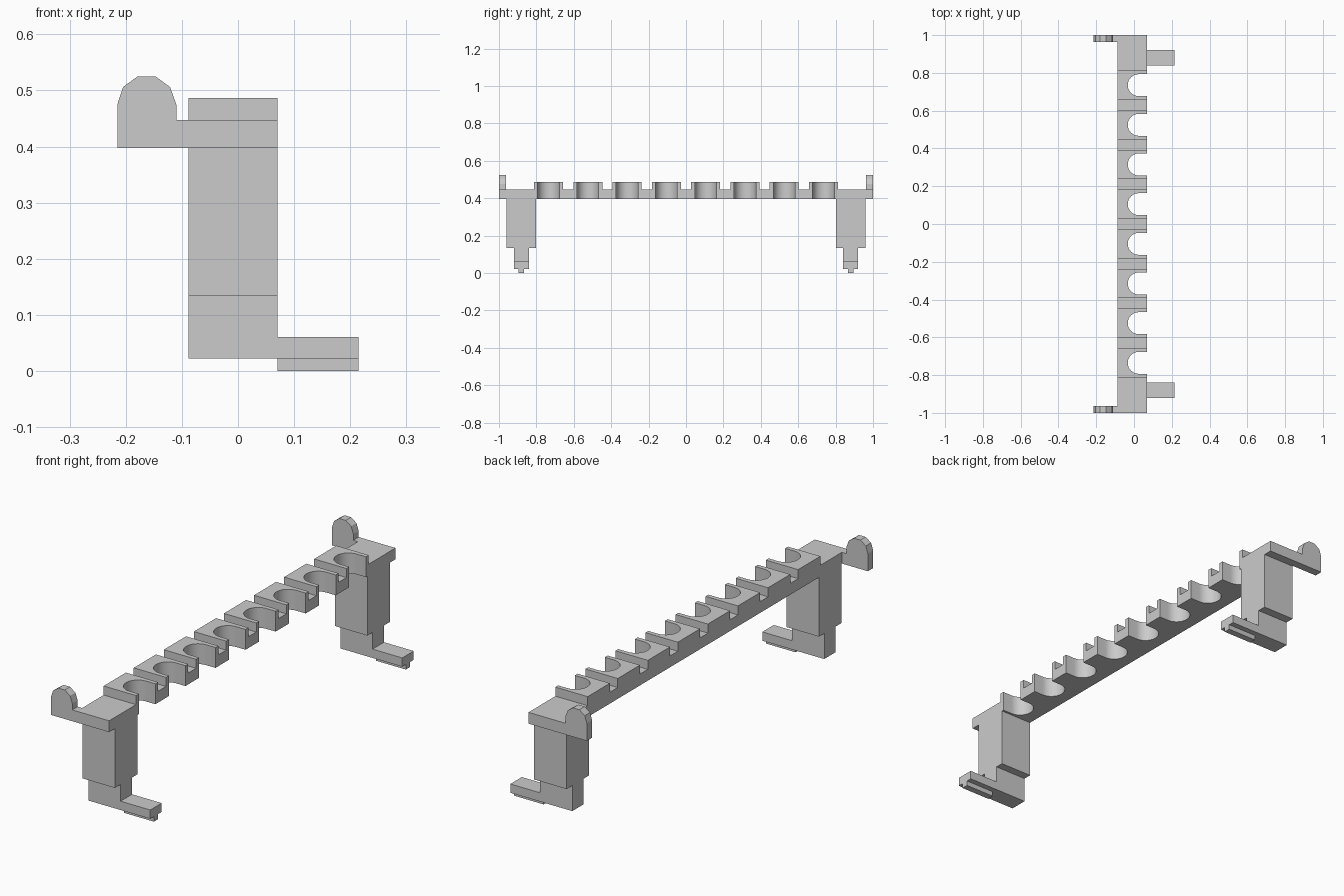
import bpy, bmesh, math
from mathutils import Vector

if "Cube" in bpy.data.objects:
    bpy.data.objects.remove(bpy.data.objects["Cube"])

X0, X1 = -0.088, 0.07                # depth of the frame
Z_UNDER, Z_RAIL, Z_BLOCK = 0.397, 0.447, 0.487
PITCH, BLOCK_HALF = 0.21, 0.0775
CENTRES = [(i - 3.5) * PITCH for i in range(8)]


def add_prism(bm, base, offset):
    """Extrude a closed outline along an offset vector."""
    low = [bm.verts.new(p) for p in base]
    high = [bm.verts.new(Vector(p) + Vector(offset)) for p in base]
    faces = [bm.faces.new(low), bm.faces.new(high[::-1])]
    n = len(base)
    for i in range(n):
        j = (i + 1) % n
        faces.append(bm.faces.new((low[j], low[i], high[i], high[j])))
    bmesh.ops.recalc_face_normals(bm, faces=faces)


def make_object(name, prisms):
    bm = bmesh.new()
    for base, offset in prisms:
        add_prism(bm, base, offset)
    mesh = bpy.data.meshes.new(name)
    bm.to_mesh(mesh)
    bm.free()
    obj = bpy.data.objects.new(name, mesh)
    bpy.context.collection.objects.link(obj)
    return obj


# Frame: stepped legs and notched rail as one side profile
leg = [(1.0, Z_RAIL), (1.0, Z_UNDER), (0.96, Z_UNDER), (0.96, 0.135),
       (0.92, 0.135), (0.92, 0.022), (0.84, 0.022), (0.84, 0.135),
       (0.803, 0.135), (0.803, Z_UNDER)]
outline = leg + [(-y, z) for y, z in reversed(leg)]
for c in CENTRES:
    a, b = c - BLOCK_HALF, c + BLOCK_HALF
    outline += [(a, Z_RAIL), (a, Z_BLOCK), (b, Z_BLOCK), (b, Z_RAIL)]
frame = make_object("frame", [([(X0, y, z) for y, z in outline], (X1 - X0, 0, 0))])

# Round-ended slots cut through every block
R, CX = 0.058, 0.025
slots = []
for c in CENTRES:
    arc = [(CX + R * math.cos(t), c + R * math.sin(t), 0.37)
           for t in (math.pi / 2 + math.pi * k / 20 for k in range(21))]
    slots.append((arc + [(0.1, c - R, 0.37), (0.1, c + R, 0.37)], (0, 0, 0.15)))
cutter = make_object("slot_cutter", slots)
cutter.hide_render = True

mod = frame.modifiers.new("slots", 'BOOLEAN')
mod.operation = 'DIFFERENCE'
mod.solver = 'EXACT'
mod.object = cutter
bpy.context.view_layer.objects.active = frame
frame.select_set(True)
bpy.ops.object.modifier_apply(modifier=mod.name)
bpy.data.objects.remove(cutter)
bpy.ops.object.shade_smooth_by_angle(angle=math.radians(25))

# Rounded ears and ribbed feet, mirrored at both ends
ear = [(X0, Z_UNDER), (-0.215, Z_UNDER), (-0.215, 0.475), (-0.205, 0.506),
       (-0.179, 0.525), (-0.147, 0.525), (-0.121, 0.506), (-0.11, 0.475),
       (-0.11, Z_RAIL), (X0, Z_RAIL)]
foot = [(0.92, 0.061), (0.92, 0.022), (0.895, 0.022), (0.895, 0.0),
        (0.865, 0.0), (0.865, 0.022), (0.84, 0.022), (0.84, 0.061)]
for side, s in (("front", -1), ("back", 1)):
    make_object(side + "_ear", [([(x, s * 0.963, z) for x, z in ear], (0, s * 0.037, 0))])
    make_object(side + "_foot", [([(X1, s * y, z) for y, z in foot], (0.145, 0, 0))])
